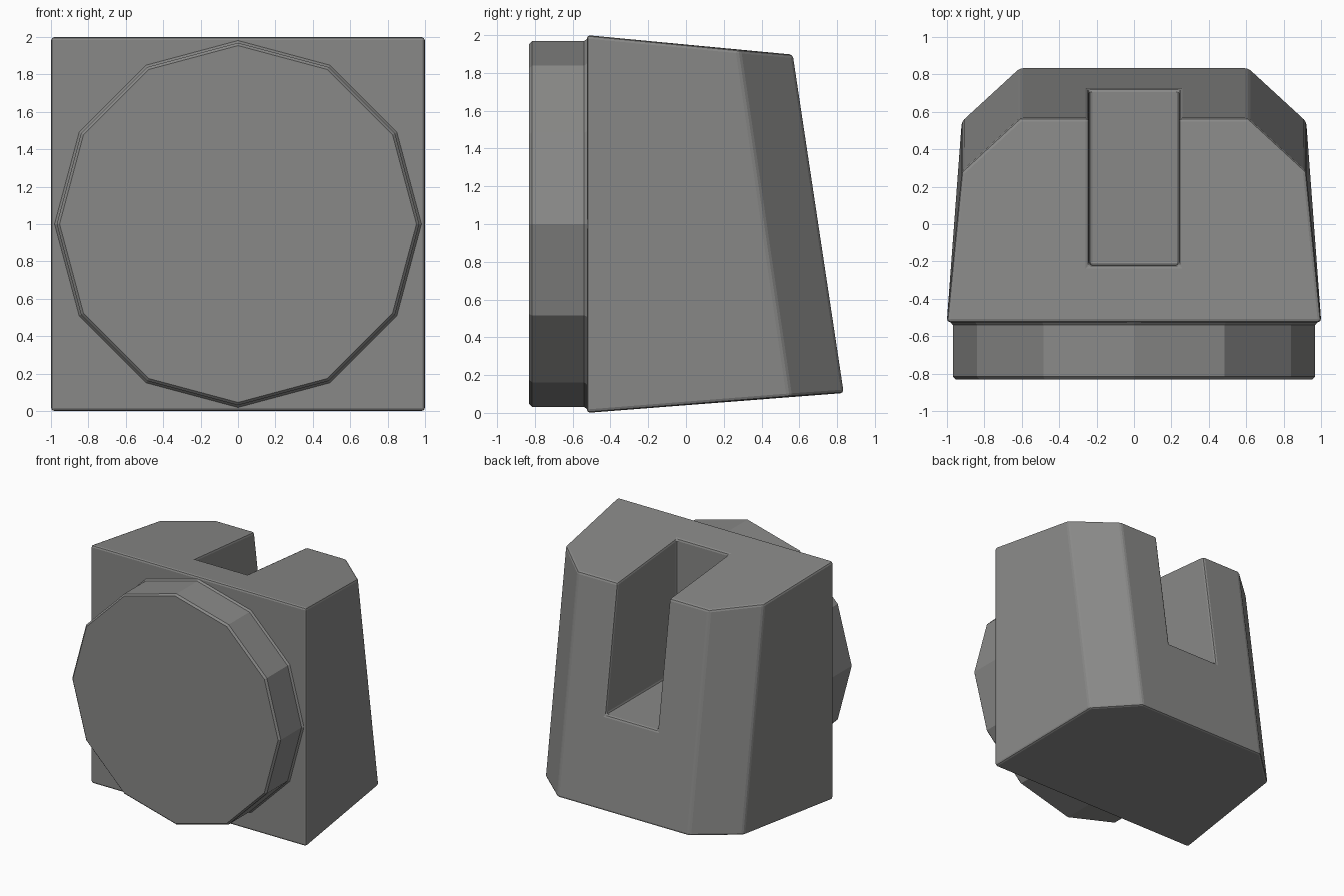
import bpy, bmesh, math

if "Cube" in bpy.data.objects:
    bpy.data.objects.remove(bpy.data.objects["Cube"])

grey = bpy.data.materials.new("plain grey")
grey.diffuse_color = (0.25, 0.25, 0.245, 1)
grey.use_nodes = True
grey.node_tree.nodes["Principled BSDF"].inputs["Base Color"].default_value = grey.diffuse_color


def make_object(name, bm):
    bmesh.ops.recalc_face_normals(bm, faces=bm.faces)
    mesh = bpy.data.meshes.new(name)
    bm.to_mesh(mesh)
    bm.free()
    ob = bpy.data.objects.new(name, mesh)
    bpy.context.collection.objects.link(ob)
    mesh.materials.append(grey)
    return ob


def loft(bm, rings):
    """Skin a list of equal-length rings and cap both ends."""
    loops = [[bm.verts.new(p) for p in ring] for ring in rings]
    for a, b in zip(loops, loops[1:]):
        for i in range(len(a)):
            j = (i + 1) % len(a)
            bm.faces.new((a[i], a[j], b[j], b[i]))
    bm.faces.new(loops[0])
    bm.faces.new(loops[-1])


def bevel(ob, width, angle):
    m = ob.modifiers.new("edge_bevel", 'BEVEL')
    m.width, m.segments = width, 2
    m.limit_method, m.angle_limit = 'ANGLE', math.radians(angle)


# Tapered block: bottom and top outlines, mirrored in x
def outline(half):
    return half + [(-x, y, z) for x, y, z in reversed(half)]


bm = bmesh.new()
loft(bm, [outline([(1.0, -0.525, 0.0), (0.92, 0.55, 0.085), (0.61, 0.835, 0.105)]),
          outline([(1.0, -0.525, 2.0), (0.92, 0.28, 1.922), (0.61, 0.565, 1.897)])])
block = make_object("tapered_block", bm)

# Slot cut into the top and back
bm = bmesh.new()
bmesh.ops.create_cube(bm, size=1)
for v in bm.verts:
    v.co = (v.co.x * 0.48, -0.22 if v.co.y < 0 else 1.5, 0.85 if v.co.z < 0 else 2.5)
cutter = make_object("slot_cutter", bm)
cutter.hide_render = True
cut = block.modifiers.new("slot", 'BOOLEAN')
cut.operation, cut.solver, cut.object = 'DIFFERENCE', 'EXACT', cutter
bpy.context.view_layer.objects.active = block
bpy.ops.object.modifier_apply(modifier="slot")
bpy.data.objects.remove(cutter)
bevel(block, 0.018, 20)

# Twelve-sided front disc with a flared foot and chamfered rim
bm = bmesh.new()
profile = [(-0.50, 0.98), (-0.525, 0.98), (-0.54, 0.968), (-0.815, 0.968), (-0.83, 0.953)]
loft(bm, [[(r * math.cos(math.tau * i / 12), y, 1 + r * math.sin(math.tau * i / 12))
           for i in range(12)] for y, r in profile])
make_object("front_disc", bm)
